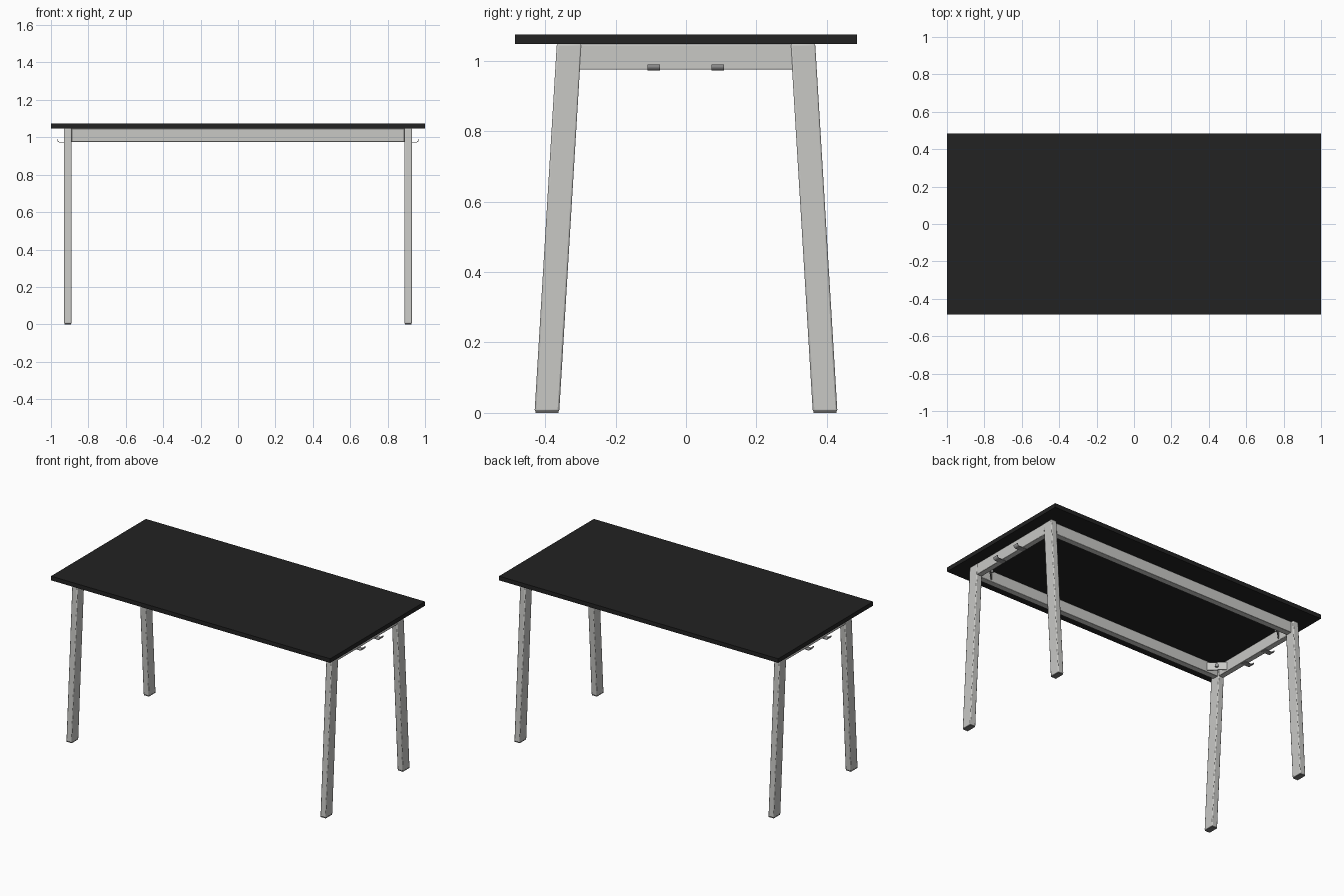
import bpy, bmesh, math
from mathutils import Matrix, Vector

cube = bpy.data.objects.get("Cube")
if cube:
    bpy.data.objects.remove(cube, do_unlink=True)


def material(name, value):
    m = bpy.data.materials.new(name)
    m.use_nodes = True
    m.diffuse_color = (*value, 1)
    m.node_tree.nodes["Principled BSDF"].inputs["Base Color"].default_value = (*value, 1)
    return m


BLACK = material("black_laminate", (0.016, 0.016, 0.016))
PALE = material("pale_grey_paint", (0.58, 0.58, 0.56))
STEEL = material("grey_steel", (0.32, 0.32, 0.32))
DARK = material("dark_grey_plastic", (0.2, 0.2, 0.2))


def finish(bm, name, mat, bevel=0.0, segments=2):
    bmesh.ops.recalc_face_normals(bm, faces=bm.faces)
    mesh = bpy.data.meshes.new(name)
    bm.to_mesh(mesh)
    bm.free()
    mesh.materials.append(mat)
    ob = bpy.data.objects.new(name, mesh)
    bpy.context.collection.objects.link(ob)
    if bevel:
        mod = ob.modifiers.new("rounded_edges", "BEVEL")
        mod.width, mod.segments = bevel, segments
        bpy.ops.object.select_all(action="DESELECT")
        ob.select_set(True)
        bpy.context.view_layer.objects.active = ob
        bpy.ops.object.shade_smooth_by_angle(angle=math.radians(35))
    return ob


def box(name, mat, center, size, bevel=0.0, turn=0.0):
    bm = bmesh.new()
    place = Matrix.Translation(center) @ Matrix.Rotation(turn, 4, "Z") @ Matrix.Diagonal((*size, 1))
    bmesh.ops.create_cube(bm, size=1, matrix=place)
    return finish(bm, name, mat, bevel)


def extrude(name, mat, points, offset, bevel=0.0):
    """Close a planar outline and push it along the offset."""
    bm = bmesh.new()
    face = bm.faces.new([bm.verts.new(p) for p in points])
    out = bmesh.ops.extrude_face_region(bm, geom=[face])
    verts = [v for v in out["geom"] if isinstance(v, bmesh.types.BMVert)]
    bmesh.ops.translate(bm, vec=offset, verts=verts)
    return finish(bm, name, mat, bevel)


TOP, UNDER = 1.075, 1.048
RAIL_Z, RAIL_H = 1.011, 0.072
LEG_IN, LEG_OUT = 0.89, 0.93
LEG_X = (LEG_IN + LEG_OUT) / 2

# Table top
box("table_top", BLACK, (0, 0, (TOP + UNDER) / 2), (2, 0.97, TOP - UNDER))

# Long rails under the front and back edges
for sy, side in ((-1, "front"), (1, "back")):
    box(side + "_rail", PALE, (0, sy * 0.33, RAIL_Z), (2 * LEG_IN, 0.04, RAIL_H), 0.003)

for sx, hand in ((1, "left"), (-1, "right")):
    # End rail between the two legs
    box(hand + "_end_rail", PALE, (sx * LEG_X, 0, RAIL_Z), (0.036, 0.61, RAIL_H), 0.003)

    # Curled hooks fixed under the end rail
    for y, place in ((-0.092, "front"), (0.09, "back")):
        path = [(0.9, 0.0), (0.952, 0.0)]
        for i in range(1, 7):
            a = math.radians(15 * i)
            path.append((0.952 + 0.014 * math.sin(a), 0.014 * (1 - math.cos(a))))
        path.append((0.966, 0.018))
        inner = [(0.9, 0.003), (0.952, 0.003)]
        for i in range(1, 7):
            a = math.radians(15 * i)
            inner.append((0.952 + 0.011 * math.sin(a), 0.014 - 0.011 * math.cos(a)))
        inner.append((0.963, 0.018))
        outline = [(sx * x, y - 0.018, 0.972 + z) for x, z in path + inner[::-1]]
        extrude(hand + "_" + place + "_hook", STEEL, outline, (0, 0.036, 0))

    for sy, side in ((-1, "front"), (1, "back")):
        name = hand + "_" + side
        # Splayed leg
        profile = [(0.36, 0.004), (0.43, 0.004), (0.367, UNDER), (0.297, UNDER)]
        extrude(name + "_leg", PALE, [(sx * LEG_IN, sy * y, z) for y, z in profile],
                (sx * (LEG_OUT - LEG_IN), 0, 0), 0.005)
        # Foot cap
        box(name + "_foot", DARK, (sx * LEG_X, sy * 0.395, 0.0025), (0.036, 0.066, 0.005))
        # Diagonal corner bracket with its bolt
        corner = Vector((sx * 0.852, sy * 0.272, RAIL_Z))
        inward = Vector((-sx, -sy, 0)).normalized()
        turn = math.atan2(inward.y, inward.x)
        box(name + "_bracket", PALE, corner, (0.006, 0.12, 0.05), turn=turn)
        bm = bmesh.new()
        spin = inward.to_track_quat("Z", "Y").to_matrix().to_4x4()
        bmesh.ops.create_cone(bm, cap_ends=True, segments=12, radius1=0.011, radius2=0.011,
                              depth=0.016, matrix=Matrix.Translation(corner + inward * 0.009) @ spin)
        finish(bm, name + "_bolt", STEEL)
